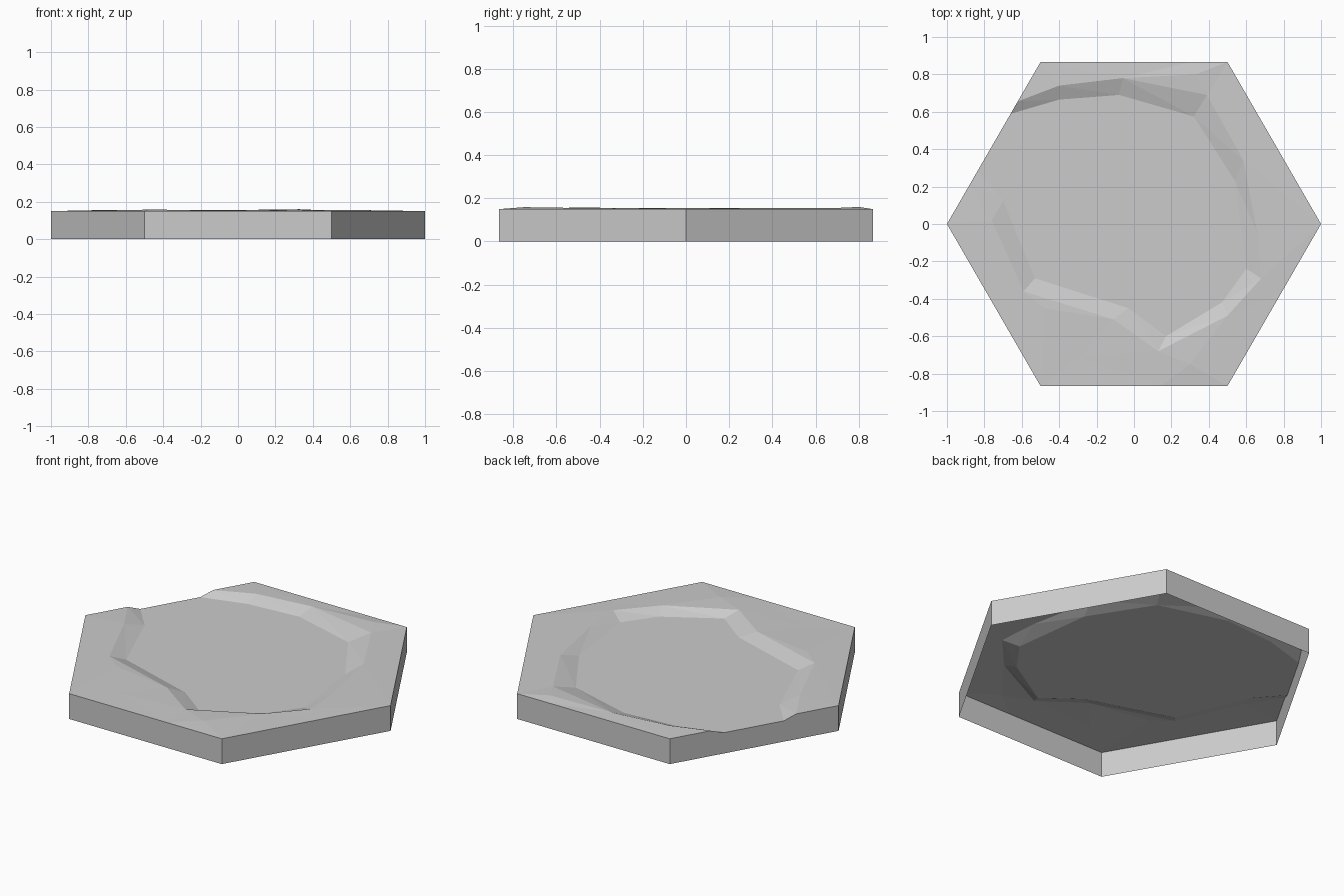
import bpy
import bmesh
from mathutils import Vector
from mathutils.geometry import delaunay_2d_cdt

cube = bpy.data.objects.get("Cube")
if cube:
    bpy.data.objects.remove(cube, do_unlink=True)

RIM, RIDGE, FLOOR = 0.15, 0.155, 0.123
HALF = 0.866

# Lip of the basin, from the open edge around the front to the back
lip = [(-.76, .02), (-.59, -.36), (-.11, -.51), (.13, -.68), (.5, -.49), (.68, -.29),
       (.66, -.05), (.585, .34), (.39, .69), (-.06, .78), (-.4, .74)]
# Foot of the slope, where it meets the flat basin floor
foot = [(-.7, .125), (-.53, -.29), (-.03, -.45), (.17, -.6), (.47, -.42), (.6, -.24),
        (.54, .23), (.32, .575), (-.08, .69), (-.4, .665)]
# Small peaks on the raised border
peaks = [(-.48, -.45, .158), (-.29, -.71, .152), (.3, -.75, .159), (.33, .8, .16)]


def on_open_edge(t, z):
    """Point on the back-left side, where the basin runs out."""
    return Vector((-1 + .5 * t, HALF * t, z))


lip_start, foot_start = on_open_edge(.25, RIM), on_open_edge(.325, FLOOR)
foot_end, lip_end = on_open_edge(.68, FLOOR), on_open_edge(.757, RIM)
corners = [(-1, 0), (-.5, -HALF), (.14, -HALF), (.5, -HALF), (.79, -.364),
           (1, 0), (.5, HALF), (.3, HALF), (-.5, HALF)]

outline = [Vector((x, y, RIM)) for x, y in corners]
outline += [lip_end, foot_end, foot_start, lip_start]
lip_path = [Vector((x, y, RIDGE)) for x, y in lip]
foot_path = [Vector((x, y, FLOOR)) for x, y in foot]

points, edges = [], []


def add_points(path):
    first = len(points)
    points.extend(path)
    return list(range(first, len(points)))


def link(ids):
    edges.extend(zip(ids, ids[1:]))


# Constrain the triangulation to the outline and both basin contours
rim_ids = add_points(outline)
link(rim_ids + rim_ids[:1])
link([rim_ids[-1]] + add_points(lip_path) + [rim_ids[-4]])
link([rim_ids[-2]] + add_points(foot_path) + [rim_ids[-3]])
add_points([Vector(p) for p in peaks])

flat, _, triangles, sources, _, _ = delaunay_2d_cdt(
    [p.to_2d() for p in points], edges, [], 1, 1e-5)

bm = bmesh.new()
verts = [bm.verts.new((p.x, p.y, points[src[0]].z if src else RIM))
         for p, src in zip(flat, sources)]
for tri in triangles:
    bm.faces.new([verts[i] for i in tri])

# Side walls dropped from the outline, leaving the underside open
border = [e for e in bm.edges if e.is_boundary]
walls = bmesh.ops.extrude_edge_only(bm, edges=border)
for item in walls["geom"]:
    if isinstance(item, bmesh.types.BMVert):
        item.co.z = 0
bmesh.ops.recalc_face_normals(bm, faces=bm.faces)
top = max(bm.faces, key=lambda f: f.calc_area() * abs(f.normal.z))
if top.normal.z < 0:
    bmesh.ops.reverse_faces(bm, faces=bm.faces)

mesh = bpy.data.meshes.new("hex_tile")
bm.to_mesh(mesh)
bm.free()
tile = bpy.data.objects.new("hex_tile", mesh)
bpy.context.collection.objects.link(tile)

grey = bpy.data.materials.new("light_grey")
grey.use_nodes = True
color = (.6, .6, .6, 1)
grey.diffuse_color = color
grey.node_tree.nodes["Principled BSDF"].inputs["Base Color"].default_value = color
mesh.materials.append(grey)
